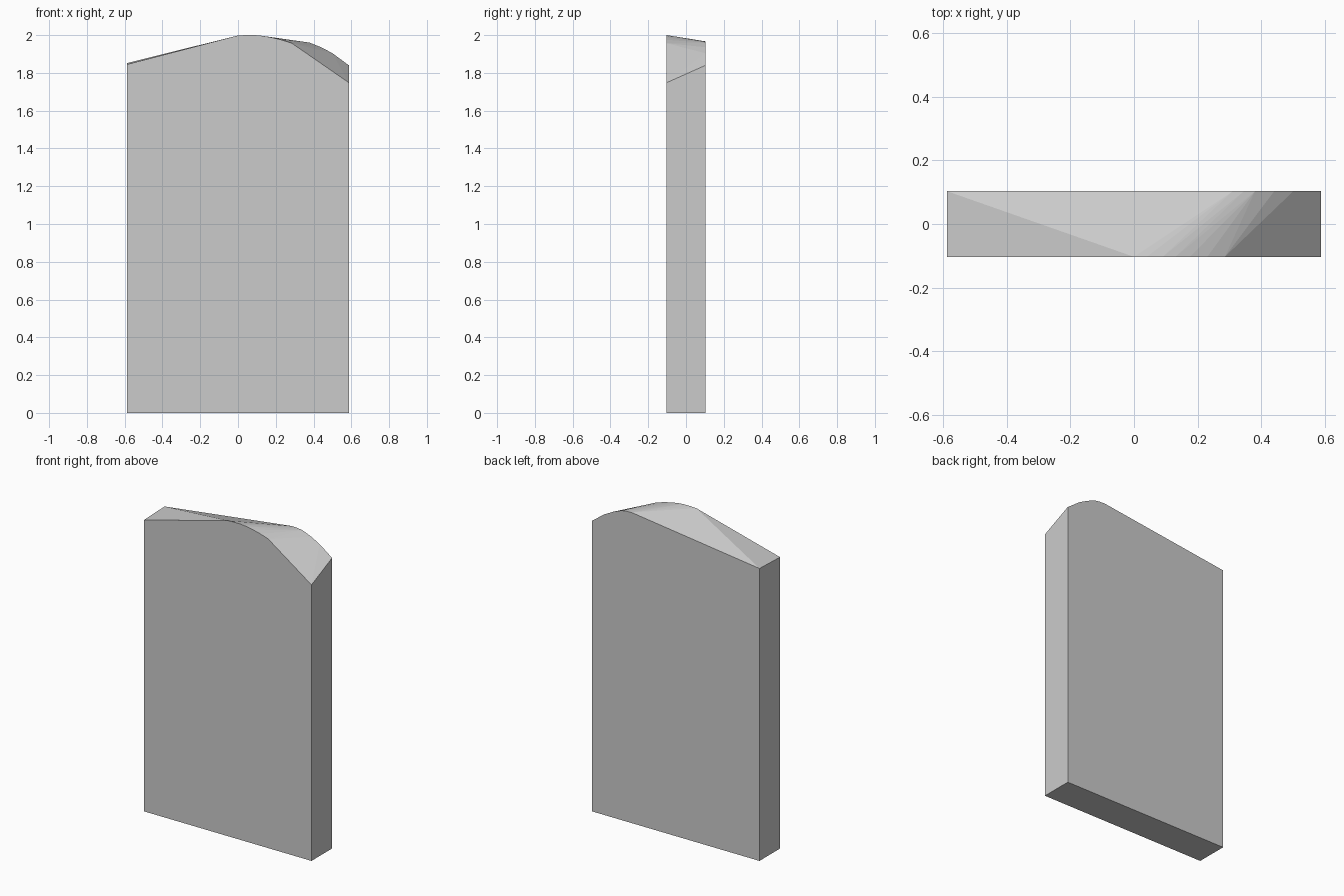
import bpy
import bmesh

if "Cube" in bpy.data.objects:
    bpy.data.objects.remove(bpy.data.objects["Cube"])

W, D = 0.587, 0.103  # half width, half depth

# Top outlines (x, z) of the front and back faces
front_top = [(-W, 1.845), (0.0, 1.998), (0.04, 2.0), (0.09, 2.0), (0.13, 1.996),
             (0.175, 1.988), (0.23, 1.975), (0.285, 1.957), (W, 1.748)]
back_top = [(-W, 1.852), (0.31, 1.967), (0.345, 1.965), (0.38, 1.96),
            (0.44, 1.936), (0.5, 1.904), (W, 1.84)]

# Slab with a twisted top: convex skin between the two outlines
bm = bmesh.new()
for y, top in ((-D, front_top), (D, back_top)):
    for x, z in [(-W, 0), (W, 0)] + top:
        bm.verts.new((x, y, z))
bmesh.ops.convex_hull(bm, input=bm.verts[:])
bmesh.ops.dissolve_limit(bm, angle_limit=0.002, verts=bm.verts[:], edges=bm.edges[:])
bmesh.ops.recalc_face_normals(bm, faces=bm.faces[:])

mesh = bpy.data.meshes.new("stone_slab")
bm.to_mesh(mesh)
bm.free()
bpy.context.collection.objects.link(bpy.data.objects.new("stone_slab", mesh))
